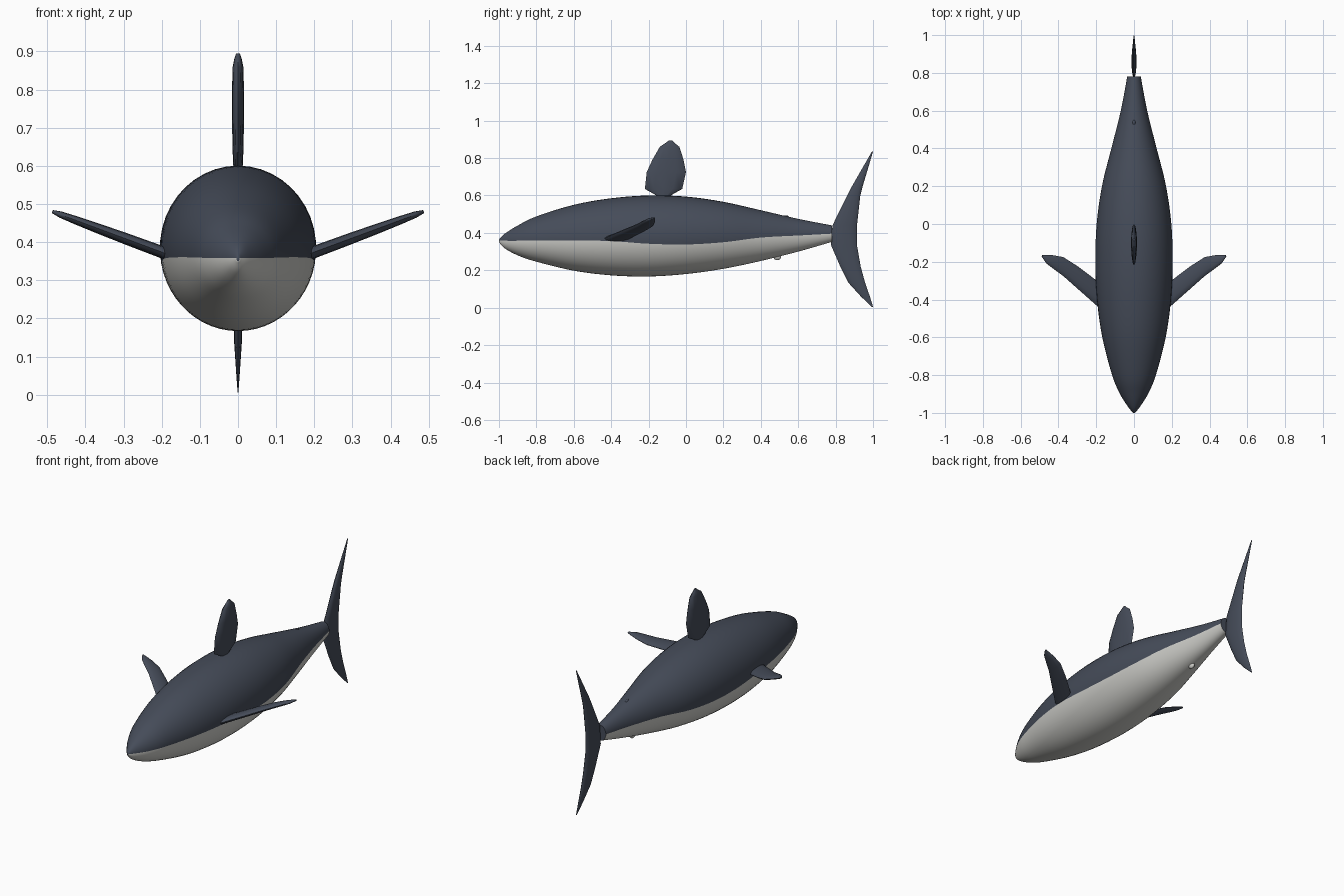
import bpy, bmesh, math
from mathutils import Vector

cube = bpy.data.objects.get("Cube")
if cube:
    bpy.data.objects.remove(cube, do_unlink=True)


def material(name, rgb):
    m = bpy.data.materials.new(name)
    m.use_nodes = True
    m.diffuse_color = (*rgb, 1)
    m.node_tree.nodes["Principled BSDF"].inputs["Base Color"].default_value = (*rgb, 1)
    return m


SLATE = material("slate blue", (0.06, 0.072, 0.10))
BELLY = material("belly white", (0.60, 0.60, 0.57))


def loft(name, rings, mats, angle, belly_from=None):
    """Skin a list of closed rings and cap both ends."""
    bm = bmesh.new()
    loops = [[bm.verts.new(p) for p in ring] for ring in rings]
    n = len(loops[0])
    for a, b in zip(loops, loops[1:]):
        for i in range(n):
            f = bm.faces.new((a[i], a[(i + 1) % n], b[(i + 1) % n], b[i]))
            if belly_from is not None and i >= belly_from:
                f.material_index = 1
    bm.faces.new(loops[0][::-1])
    bm.faces.new(loops[-1])
    bmesh.ops.recalc_face_normals(bm, faces=bm.faces)
    mesh = bpy.data.meshes.new(name)
    bm.to_mesh(mesh)
    bm.free()
    for m in mats:
        mesh.materials.append(m)
    obj = bpy.data.objects.new(name, mesh)
    bpy.context.collection.objects.link(obj)
    smooth(obj, angle)
    return obj


def smooth(obj, angle):
    bpy.ops.object.select_all(action='DESELECT')
    obj.select_set(True)
    bpy.context.view_layer.objects.active = obj
    bpy.ops.object.shade_smooth_by_angle(angle=math.radians(angle))


def spline(points, steps):
    """Smooth curve through the given stations."""
    pts = [Vector(p) for p in points]
    out = []
    for i in range(len(pts) - 1):
        p0, p1, p2 = pts[max(i - 1, 0)], pts[i], pts[i + 1]
        p3 = pts[min(i + 2, len(pts) - 1)]
        for s in range(steps):
            t = s / steps
            out.append(p1 + (p2 - p0) * (t / 2)
                       + (2 * p0 - 5 * p1 + 4 * p2 - p3) * (t * t / 2)
                       + (3 * p1 - p0 - 3 * p2 + p3) * (t ** 3 / 2))
    return out + [pts[-1]]


# Body stations: y, half width, bottom z, top z, colour line z
stations = [
    (-1.0, 0.004, 0.350, 0.364, 0.358),
    (-0.97, 0.030, 0.318, 0.395, 0.358),
    (-0.9, 0.074, 0.280, 0.439, 0.358),
    (-0.8, 0.116, 0.246, 0.488, 0.360),
    (-0.6, 0.168, 0.198, 0.550, 0.360),
    (-0.4, 0.196, 0.173, 0.585, 0.356),
    (-0.2, 0.205, 0.167, 0.600, 0.342),
    (0.0, 0.198, 0.180, 0.594, 0.338),
    (0.2, 0.170, 0.208, 0.566, 0.350),
    (0.4, 0.120, 0.250, 0.521, 0.375),
    (0.6, 0.070, 0.300, 0.475, 0.386),
    (0.78, 0.036, 0.352, 0.440, 0.396),
]
HALF = 24
rings = []
for y, w, low, high, line in spline(stations, 5):
    mid, r = (low + high) / 2, (high - low) / 2
    split = math.asin(max(-1, min(1, (line - mid) / r)))
    # Back arc first, then belly arc, so the colour edge follows the rings
    arc_back, arc_belly = math.pi - 2 * split, math.pi + 2 * split
    angles = [split + arc_back * i / HALF for i in range(HALF)]
    angles += [math.pi - split + arc_belly * i / HALF for i in range(HALF)]
    rings.append([(w * math.cos(a), y, mid + r * math.sin(a)) for a in angles])
loft("body", rings, (SLATE, BELLY), 50, HALF)


def fin(name, sections, place, sides=12):
    """Sections: span, leading y, trailing y, half thickness."""
    rings = []
    for span, lead, trail, thick in sections:
        mid, half = (lead + trail) / 2, (trail - lead) / 2
        angles = [2 * math.pi * i / sides for i in range(sides)]
        rings.append([place(span, mid + half * math.cos(a), thick * math.sin(a))
                      for a in angles])
    return loft(name, rings, (SLATE,), 40)


def upright(span, y, t):
    return (t, y, span)


fin("dorsal_fin", [
    (0.590, -0.14, -0.10, 0.012),
    (0.635, -0.22, -0.02, 0.014),
    (0.725, -0.21, 0.0, 0.016),
    (0.790, -0.18, -0.013, 0.016),
    (0.860, -0.14, -0.035, 0.014),
    (0.880, -0.11, -0.06, 0.010),
    (0.895, -0.09, -0.075, 0.005),
], upright)

fin("tail_fin", [
    (0.005, 0.993, 1.0, 0.001),
    (0.060, 0.935, 0.983, 0.005),
    (0.135, 0.867, 0.957, 0.010),
    (0.220, 0.825, 0.934, 0.012),
    (0.335, 0.775, 0.914, 0.013),
    (0.440, 0.783, 0.914, 0.013),
    (0.600, 0.862, 0.932, 0.012),
    (0.640, 0.882, 0.942, 0.011),
    (0.835, 0.994, 1.0, 0.002),
], upright)

# Pectoral fins rise outwards at a steady slope
for side, label in ((1, "left"), (-1, "right")):
    fin(label + "_pectoral_fin", [
        (0.150, -0.46, -0.33, 0.015),
        (0.200, -0.43, -0.298, 0.015),
        (0.296, -0.345, -0.225, 0.014),
        (0.375, -0.275, -0.175, 0.012),
        (0.430, -0.235, -0.165, 0.010),
        (0.465, -0.208, -0.165, 0.008),
        (0.487, -0.175, -0.165, 0.004),
    ], lambda span, y, t: (side * (span - 0.36 * t), y,
                           0.374 + 0.37 * (span - 0.2) + t))

# Small bumps near the tail
for name, loc, size, mat in (
        ("upper_finlet", (0, 0.535, 0.483), (0.009, 0.016, 0.011), SLATE),
        ("lower_finlet", (0, 0.488, 0.274), (0.013, 0.021, 0.020), BELLY)):
    bpy.ops.mesh.primitive_uv_sphere_add(segments=16, ring_count=10, radius=1, location=loc)
    bump = bpy.context.object
    bump.name = name
    bump.scale = size
    bump.data.materials.append(mat)
    smooth(bump, 60)
